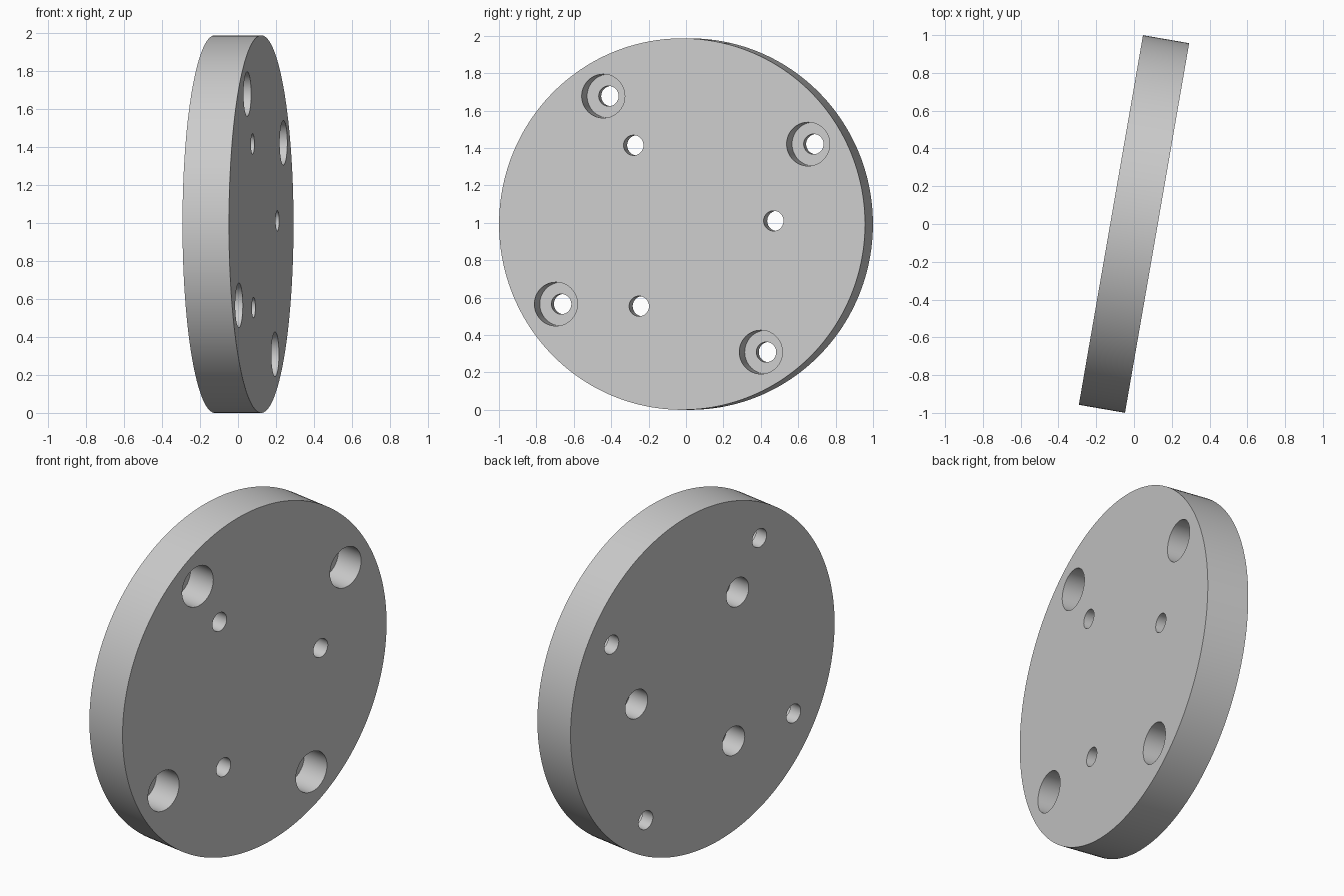
import bpy, bmesh
from math import sin, cos, radians, tau
from mathutils import Matrix, Vector

if "Cube" in bpy.data.objects:
    bpy.data.objects.remove(bpy.data.objects["Cube"])

RADIUS, HALF = 0.993, 0.124      # disc radius and half thickness
TURN = radians(9.85)             # disc is turned slightly about the vertical
BORE = 0.054                     # through-hole radius
EXTRA = 0.05                     # cutter overshoot past the faces

grey = bpy.data.materials.new("plain grey")
grey.diffuse_color = (0.6, 0.6, 0.6, 1)
grey.use_nodes = True
grey.node_tree.nodes["Principled BSDF"].inputs["Base Color"].default_value = (0.6, 0.6, 0.6, 1)


def add_turned(bm, profile, centre=(0, 0), sides=64):
    """Closed solid of revolution from (radius, height) points, bottom to top."""
    rings = [[bm.verts.new((centre[0] + r * cos(tau * i / sides),
                            centre[1] + r * sin(tau * i / sides), h))
              for i in range(sides)] for r, h in profile]
    for low, high in zip(rings, rings[1:]):
        for i in range(sides):
            j = (i + 1) % sides
            bm.faces.new((low[i], low[j], high[j], high[i]))
    bm.faces.new(rings[0][::-1])
    bm.faces.new(rings[-1])


def make_object(name, bm):
    mesh = bpy.data.meshes.new(name)
    bm.to_mesh(mesh)
    bm.free()
    mesh.materials.append(grey)
    obj = bpy.data.objects.new(name, mesh)
    bpy.context.collection.objects.link(obj)
    return obj


# Round plate
bm = bmesh.new()
add_turned(bm, [(RADIUS, -HALF), (RADIUS, HALF)], sides=192)
plate = make_object("round_plate", bm)

# Stepped bores: four outer ones open on the front, three inner ones on the back
bm = bmesh.new()
top, bottom = HALF + EXTRA, -HALF - EXTRA
outer_floor, inner_floor = HALF - 0.17, -HALF + 0.135
outer = [(BORE, bottom), (BORE, outer_floor), (0.117, outer_floor), (0.117, top)]
inner = [(0.084, bottom), (0.084, inner_floor), (BORE, inner_floor), (BORE, top)]
for count, start, ring, profile in ((4, 32, 0.807, outer), (3, 2, 0.497, inner)):
    for k in range(count):
        a = radians(start) + tau * k / count
        add_turned(bm, profile, (ring * cos(a), ring * sin(a)))
cutter = make_object("bore_cutter", bm)
cutter.hide_render = True

# Cut the bores and keep the finished mesh
cut = plate.modifiers.new("bores", "BOOLEAN")
cut.operation = "DIFFERENCE"
cut.solver = "EXACT"
cut.object = cutter
bpy.context.view_layer.objects.active = plate
plate.select_set(True)
bpy.ops.object.modifier_apply(modifier=cut.name)
bpy.data.objects.remove(cutter)

# Stand the plate on its rim
across = Vector((sin(TURN), cos(TURN), 0))
up = Vector((0, 0, 1))
stand = Matrix((across, up, across.cross(up))).transposed().to_4x4()
plate.data.transform(Matrix.Translation((0, 0, RADIUS)) @ stand)

bpy.ops.object.select_all(action="DESELECT")
plate.select_set(True)
bpy.ops.object.shade_smooth_by_angle(angle=radians(30))
